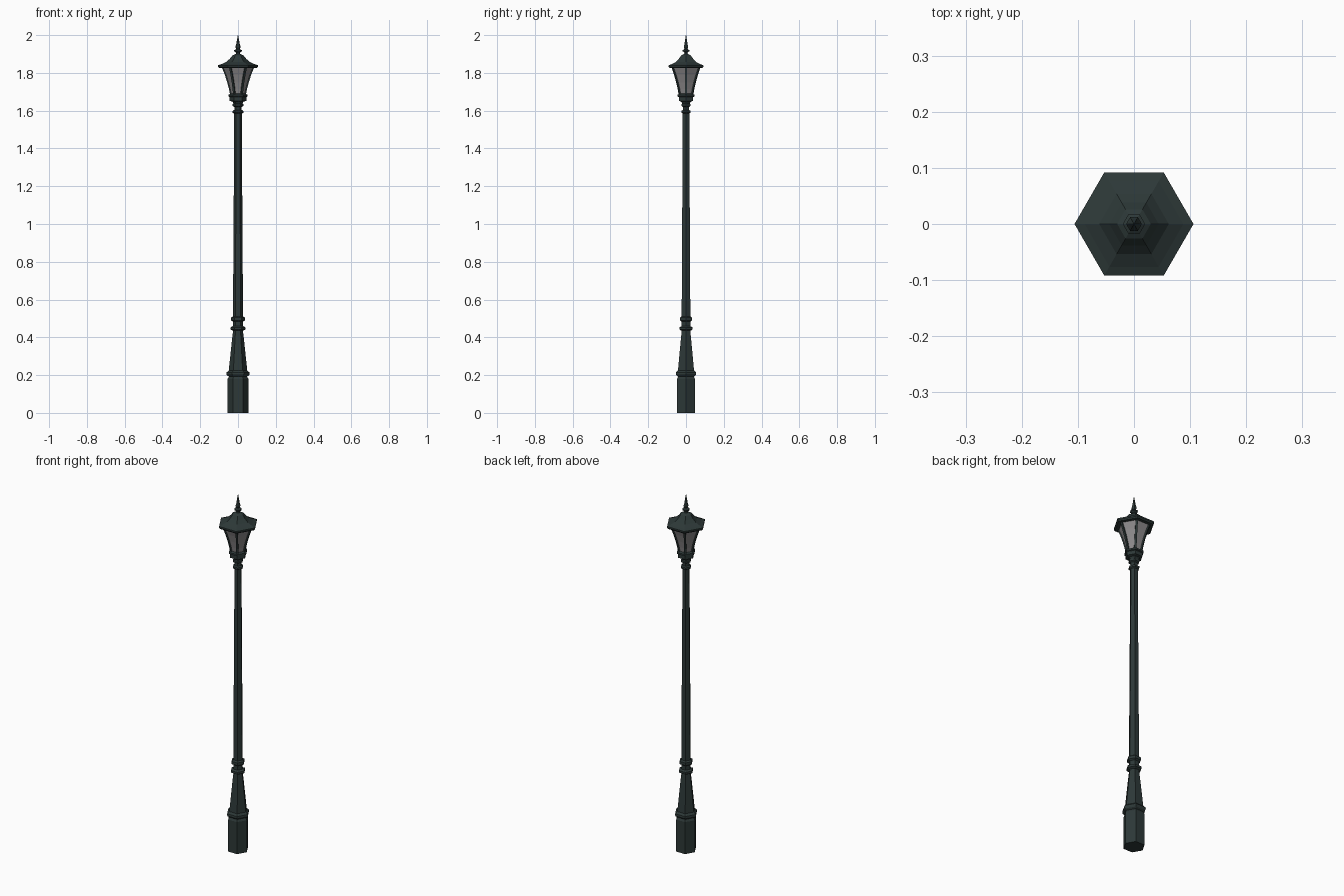
import bpy, bmesh, math
from mathutils import Vector

if "Cube" in bpy.data.objects:
    bpy.data.objects.remove(bpy.data.objects["Cube"])

def material(name, rgb):
    m = bpy.data.materials.new(name)
    m.diffuse_color = (*rgb, 1)
    m.use_nodes = True
    m.node_tree.nodes["Principled BSDF"].inputs["Base Color"].default_value = m.diffuse_color
    return m

IRON = material("dark green iron", (0.026, 0.040, 0.039))
GLASS = material("grey glass", (0.26, 0.25, 0.255))

def finish(name, bm, mat):
    bmesh.ops.recalc_face_normals(bm, faces=bm.faces)
    me = bpy.data.meshes.new(name)
    bm.to_mesh(me)
    bm.free()
    me.materials.append(mat)
    ob = bpy.data.objects.new(name, me)
    bpy.context.collection.objects.link(ob)
    return ob

def hex_point(r, i, z):
    a = math.radians(60 * i)
    return Vector((r * math.cos(a), r * math.sin(a), z))

def hex_lathe(name, profile, mat=IRON):
    """Six-sided turned part from (radius, height) pairs, capped at both ends."""
    bm = bmesh.new()
    rings = [[bm.verts.new(hex_point(r, i, z)) for i in range(6)] for r, z in profile]
    for a, b in zip(rings, rings[1:]):
        for i in range(6):
            j = (i + 1) % 6
            bm.faces.new((a[i], a[j], b[j], b[i]))
    bm.faces.new(rings[0][::-1])
    bm.faces.new(rings[-1])
    return finish(name, bm, mat)

# Base and tapered foot
hex_lathe("base_block", [(.055, 0), (.055, .18), (.048, .192), (.048, .2)])
hex_lathe("base_moulding", [(.048, .192), (.058, .198), (.062, .206), (.061, .214), (.052, .222), (.048, .225)])
hex_lathe("tapered_foot", [(.050, .215), (.041, .30), (.032, .385), (.026, .435), (.026, .45)])

# Shaft and its rings
hex_lathe("shaft", [(.026, .44), (.0265, .52), (.0235, 1.0), (.0205, 1.45), (.0195, 1.66)])
def ring(name, r, z, h):
    hex_lathe(name, [(r * .7, z - h), (r, z - h * .5), (r, z + h * .5), (r * .7, z + h)])
ring("lower_ring", .039, .447, .012)
ring("upper_ring", .036, .497, .015)
ring("neck_ring_low", .028, 1.594, .010)
ring("neck_ring_high", .028, 1.630, .010)

# Lantern seat
hex_lathe("lantern_seat", [(.020, 1.635), (.030, 1.648), (.044, 1.652), (.044, 1.672),
                           (.051, 1.675), (.051, 1.684), (.040, 1.690)])

# Flared glass and corner bars
flare = [(.038, 1.685), (.044, 1.715), (.053, 1.75), (.066, 1.79), (.084, 1.835)]
hex_lathe("lantern_glass", flare, GLASS)
bm = bmesh.new()
for k in range(6):
    a = math.radians(60 * k)
    rad, tan = Vector((math.cos(a), math.sin(a), 0)), Vector((-math.sin(a), math.cos(a), 0))
    loops = []
    for r, z in flare:
        c = rad * r + Vector((0, 0, z))
        w = .0055
        loops.append([bm.verts.new(c + rad * d + tan * t)
                      for d, t in ((-.008, -w), (.004, -w), (.004, w), (-.008, w))])
    for p, q in zip(loops, loops[1:]):
        for i in range(4):
            j = (i + 1) % 4
            bm.faces.new((p[i], p[j], q[j], q[i]))
    bm.faces.new(loops[0][::-1])
    bm.faces.new(loops[-1])
finish("lantern_corner_bars", bm, IRON)

# Roof and finial
hex_lathe("lantern_roof", [(.082, 1.825), (.100, 1.825), (.106, 1.832), (.106, 1.840), (.088, 1.846),
                           (.062, 1.858), (.044, 1.874), (.030, 1.892), (.014, 1.900)])
hex_lathe("finial", [(.012, 1.895), (.010, 1.908), (.020, 1.914), (.020, 1.920), (.010, 1.926),
                     (.014, 1.937), (.010, 1.950), (.006, 1.972), (.001, 2.0)])
